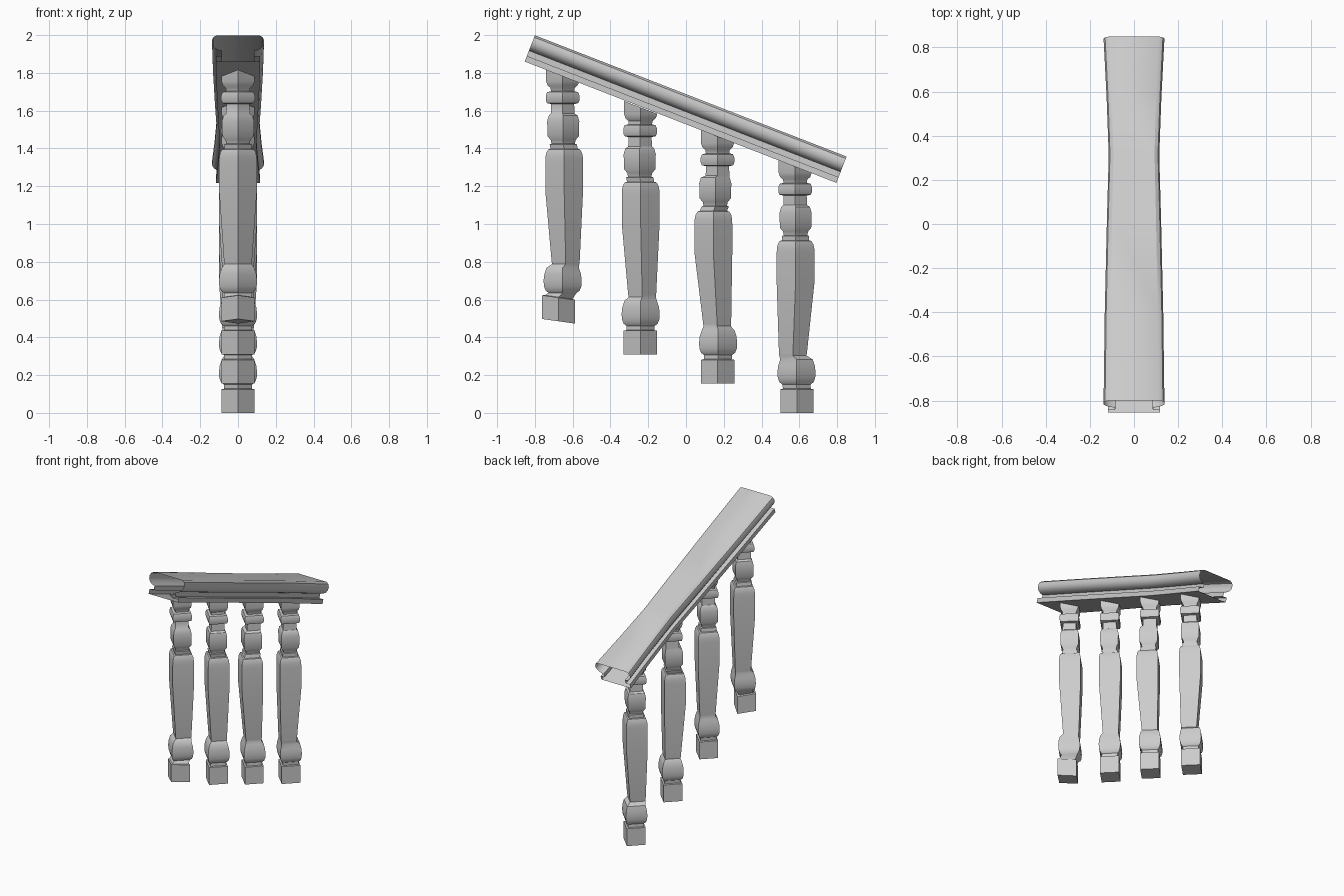
import bpy, bmesh
from mathutils import Vector

SLOPE = -0.389


def finish(bm, name, angle=0.55):
    bmesh.ops.recalc_face_normals(bm, faces=bm.faces)
    me = bpy.data.meshes.new(name)
    bm.to_mesh(me)
    bm.free()
    ob = bpy.data.objects.new(name, me)
    bpy.context.collection.objects.link(ob)
    bpy.ops.object.select_all(action='DESELECT')
    ob.select_set(True)
    bpy.context.view_layer.objects.active = ob
    bpy.ops.object.shade_smooth_by_angle(angle=angle)
    return ob


def skin(bm, rings):
    n = len(rings[0])
    for a, b in zip(rings, rings[1:]):
        for i in range(n):
            j = (i + 1) % n
            bm.faces.new((a[i], a[j], b[j], b[i]))


# Handrail: hollow moulded section, swept down the slope with a narrower waist
half = [(0.117, 0), (0.117, 0.032), (0.085, 0.032), (0.085, 0.062), (0.108, 0.068),
        (0.127, 0.082), (0.137, 0.1), (0.138, 0.12), (0.131, 0.138), (0.112, 0.149)]
section = half + [(-x, h) for x, h in reversed(half)]
start, end = Vector((0, -0.854, 1.86)), Vector((0, 0.796, 1.218))
along = (end - start).normalized()
up = Vector((0, -along.z, along.y))
bm = bmesh.new()
rings = []
for t, s in [(0, 1), (0.25, 0.96), (0.5, 0.89), (0.68, 0.83), (0.84, 0.9), (1, 1)]:
    c = start.lerp(end, t)
    rings.append([bm.verts.new(c + Vector((x * s, 0, 0)) + up * h) for x, h in section])
skin(bm, rings)
finish(bm, "handrail")

# Baluster profile: radius, height, index of the section it belongs to
profile = [
    (0.088, 0, 0), (0.088, 0.125, 0), (0.074, 0.128, 0), (0.074, 0.15, 1),        # block
    (0.09, 0.162, 1), (0.099, 0.185, 1), (0.101, 0.215, 1), (0.097, 0.25, 1),
    (0.086, 0.283, 1), (0.072, 0.303, 2),                                          # bulb
    (0.074, 0.315, 2), (0.1, 0.69, 3), (0.1, 0.842, 3),                            # shaft
    (0.099, 0.87, 3), (0.094, 0.893, 3), (0.084, 0.91, 3), (0.072, 0.913, 3),
    (0.072, 0.937, 4), (0.062, 0.94, 4), (0.066, 0.96, 4), (0.083, 0.98, 4),
    (0.085, 1.06, 4), (0.076, 1.09, 4), (0.063, 1.1, 5), (0.061, 1.15, 5),         # vase
    (0.083, 1.155, 5), (0.089, 1.17, 5), (0.089, 1.195, 5), (0.082, 1.213, 5),
    (0.062, 1.218, 5), (0.064, 1.235, 6), (0.08, 1.25, 6), (0.087, 1.27, 6),
    (0.087, 1.307, 6),                                                             # ring and cap
]

# Hand-carved wobble: base height, block tilt, y centre of each section
balusters = [
    (0.485, -0.14, (-0.675, -0.653, -0.637, -0.645, -0.65, -0.653, -0.653)),
    (0.31, 0, (-0.242, -0.24, -0.232, -0.24, -0.245, -0.243, -0.24)),
    (0.156, 0, (0.168, 0.17, 0.165, 0.145, 0.155, 0.167, 0.167)),
    (0.0, 0, (0.587, 0.585, 0.566, 0.58, 0.58, 0.578, 0.578)),
]
for k, (z0, tilt, centres) in enumerate(balusters, 1):
    bm = bmesh.new()
    rings = []
    for i, (r, z, sec) in enumerate(profile):
        shear = tilt if sec == 0 else SLOPE if i == len(profile) - 1 else 0
        rings.append([bm.verts.new((dx * r, centres[sec] + dy * r, z0 + z + shear * dy * r))
                      for dx, dy in [(1, 0), (0, 1), (-1, 0), (0, -1)]])
    skin(bm, rings)
    bm.faces.new(rings[0])
    finish(bm, f"baluster_{k}", 0.6)
